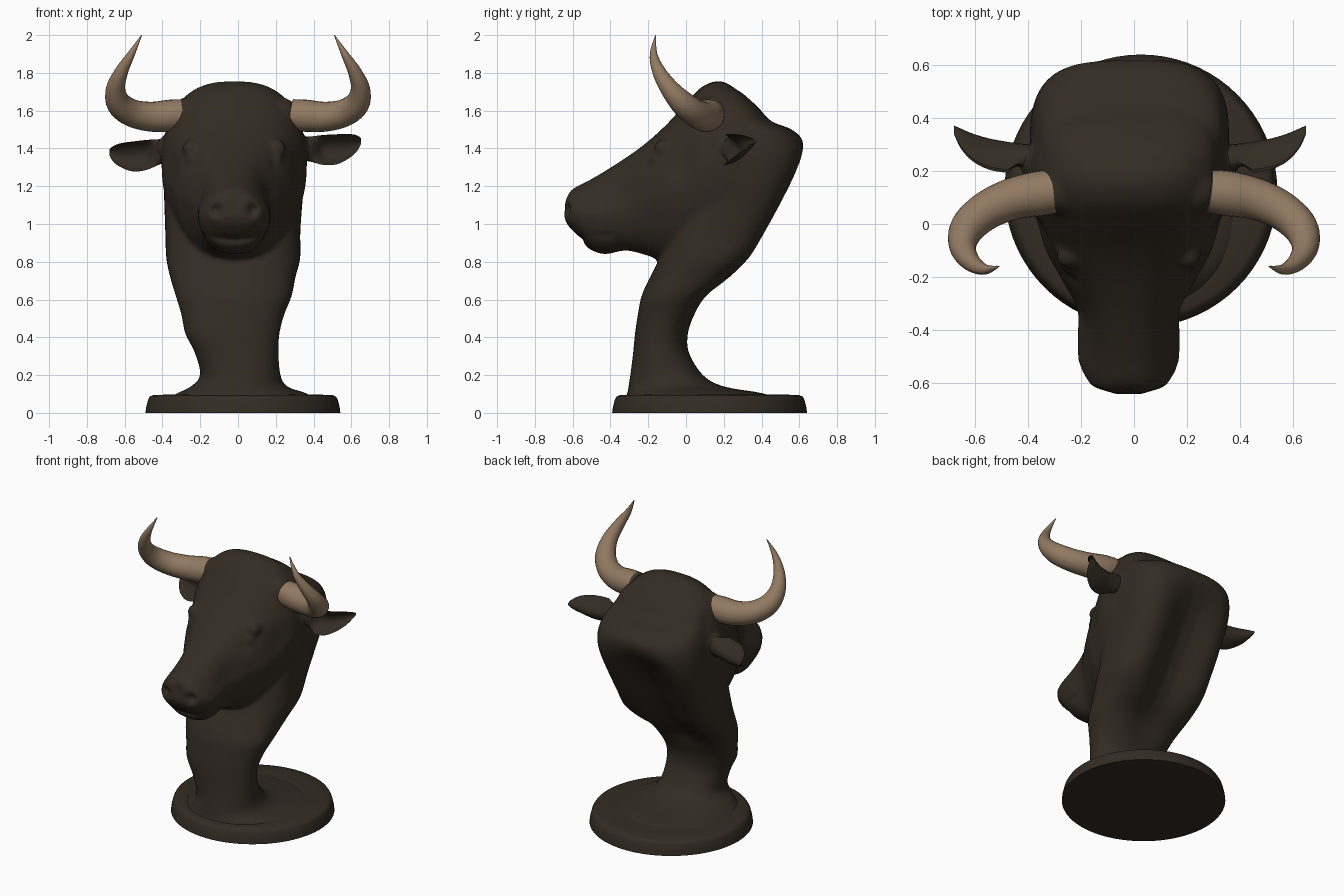
import bpy, bmesh, math
from mathutils import Vector


def material(name, rgb):
    m = bpy.data.materials.new(name)
    m.diffuse_color = (*rgb, 1)
    return m


BRONZE = material("dark_bronze", (0.034, 0.025, 0.0165))
HORN = material("horn_tan", (0.285, 0.193, 0.122))
CX = -0.02  # head centre line


def spline(rows, steps=6):
    """Catmull-Rom interpolation of a list of equal-length tuples."""
    out = []
    for i in range(len(rows) - 1):
        p = [rows[max(i - 1, 0)], rows[i], rows[i + 1], rows[min(i + 2, len(rows) - 1)]]
        for s in range(steps):
            t = s / steps
            out.append([0.5 * (2 * b + (c - a) * t + (2 * a - 5 * b + 4 * c - d) * t * t
                               + (3 * b - a - 3 * c + d) * t ** 3) for a, b, c, d in zip(*p)])
    return out + [list(rows[-1])]


def spow(v, n):
    return math.copysign(abs(v) ** n, v)


def loft(bm, rings, cap=True):
    """Skin a list of closed rings of points."""
    vs = [[bm.verts.new(p) for p in r] for r in rings]
    n = len(vs[0])
    for a, b in zip(vs, vs[1:]):
        for i in range(n):
            bm.faces.new((a[i], a[(i + 1) % n], b[(i + 1) % n], b[i]))
    if cap:
        bm.faces.new(vs[0])
        bm.faces.new(vs[-1])


def activate(ob):
    bpy.ops.object.select_all(action='DESELECT')
    ob.select_set(True)
    bpy.context.view_layer.objects.active = ob


def finish(bm, name, mat, angle=50):
    bmesh.ops.recalc_face_normals(bm, faces=bm.faces)
    me = bpy.data.meshes.new(name)
    bm.to_mesh(me)
    bm.free()
    ob = bpy.data.objects.new(name, me)
    bpy.context.collection.objects.link(ob)
    me.materials.append(mat)
    activate(ob)
    bpy.ops.object.shade_smooth_by_angle(angle=math.radians(angle))
    return ob


ANG = [2 * math.pi * i / 48 for i in range(48)]

# Neck: z, x left, x right, y front, y back, depth of the hollow at the back
NECK = [(0.07, -0.38, 0.42, -0.33, 0.50, 0), (0.105, -0.32, 0.36, -0.31, 0.40, 0),
        (0.14, -0.25, 0.26, -0.305, 0.20, 0), (0.20, -0.20, 0.225, -0.295, 0.09, 0),
        (0.32, -0.23, 0.215, -0.28, 0.015, 0), (0.42, -0.28, 0.22, -0.27, 0.01, 0),
        (0.52, -0.30, 0.245, -0.255, 0.06, 0.02), (0.62, -0.33, 0.285, -0.235, 0.14, 0.06),
        (0.72, -0.36, 0.305, -0.19, 0.28, 0.11), (0.82, -0.38, 0.33, -0.14, 0.39, 0.15),
        (0.95, -0.385, 0.33, -0.10, 0.47, 0.15), (1.10, -0.39, 0.34, -0.06, 0.55, 0.14),
        (1.25, -0.395, 0.355, -0.02, 0.615, 0.10), (1.36, -0.39, 0.36, 0.0, 0.635, 0.035),
        (1.44, -0.38, 0.35, 0.0, 0.618, 0), (1.50, -0.36, 0.335, 0.0, 0.56, 0),
        (1.545, -0.35, 0.32, 0.02, 0.45, 0), (1.62, -0.32, 0.29, 0.05, 0.38, 0),
        (1.70, -0.23, 0.20, 0.08, 0.29, 0)]
bm = bmesh.new()
rings = []
for z, xl, xr, yf, yb, dish in spline(NECK):
    e = 2 / (2.2 + 0.7 * min(1, max(0, z - 0.3)))
    ring = []
    for a in ANG:
        c, s = spow(math.cos(a), e), spow(math.sin(a), e)
        y = (yf + yb) / 2 + (yb - yf) / 2 * s
        if s > 0:
            y -= dish * s * math.exp(-((c + 0.1) / 0.55) ** 2)
        ring.append(((xl + xr) / 2 + (xr - xl) / 2 * c, y, z))
    rings.append(ring)
loft(bm, rings)

# Head: y, top, bottom, half width, narrowing toward the brow, narrowing toward the jaw
HEAD = [(-0.645, 1.115, 1.04, 0.09, 0.1, 0), (-0.63, 1.15, 1.0, 0.125, 0.2, 0),
        (-0.60, 1.185, 0.965, 0.15, 0.3, 0), (-0.555, 1.21, 0.92, 0.178, 0.35, 0.05),
        (-0.515, 1.23, 0.87, 0.192, 0.35, 0.2), (-0.43, 1.28, 0.84, 0.198, 0.3, 0.15),
        (-0.32, 1.35, 0.86, 0.205, 0.2, 0.15), (-0.21, 1.43, 0.835, 0.255, 0.08, 0.2),
        (-0.10, 1.53, 0.80, 0.315, 0.05, 0.2), (0.0, 1.64, 0.81, 0.35, 0.05, 0.15),
        (0.09, 1.73, 0.86, 0.38, 0.08, 0.1), (0.19, 1.755, 0.92, 0.385, 0.08, 0),
        (0.29, 1.695, 1.02, 0.375, 0.08, 0), (0.38, 1.615, 1.15, 0.345, 0.1, 0),
        (0.46, 1.52, 1.28, 0.29, 0.1, 0)]
rings = []
for y, zt, zb, w, up, low in spline(HEAD):
    ring = []
    for a in ANG:
        c, s = spow(math.cos(a), 0.76), spow(math.sin(a), 0.76)
        k = 1 - up * max(s, 0) - low * max(-s, 0)
        ring.append((CX + w * k * c, y, (zt + zb) / 2 + (zt - zb) / 2 * s))
    rings.append(ring)
loft(bm, rings)

# Eyes, brow ridges, nostril wings, horn bosses and ear roots
for sx in (-1, 1):
    for x, y, z, r in ((0.225, -0.165, 1.335, 0.034), (0.225, -0.12, 1.40, 0.05),
                       (0.088, -0.588, 1.09, 0.053), (0.25, 0.125, 1.58, 0.09),
                       (0.35, 0.235, 1.40, 0.068)):
        ball = bmesh.ops.create_uvsphere(bm, u_segments=20, v_segments=12, radius=r)
        bmesh.ops.translate(bm, verts=ball["verts"], vec=(CX + sx * x, y, z))

# Weld the head and neck into one skin
body = finish(bm, "head_and_neck", BRONZE)
rm = body.modifiers.new("weld", 'REMESH')
rm.mode = 'VOXEL'
rm.voxel_size = 0.014
rm.use_smooth_shade = True
sm = body.modifiers.new("soften", 'SMOOTH')
sm.iterations = 8
activate(body)
bpy.ops.object.convert(target='MESH')

# Sculpted dents: position, radius, push (mirrored over the head centre line)
DENTS = [((0.095, -0.63, 1.075), 0.03, (0, 0.045, 0)),      # nostrils
         ((0.0, -0.65, 1.11), 0.04, (0, 0.015, 0)),         # nose cleft
         ((0.25, -0.23, 1.33), 0.045, (-0.02, 0.01, 0)),    # eye corners
         ((0.20, -0.36, 1.15), 0.09, (-0.015, 0, 0)),       # cheek hollows
         ((0.32, -0.02, 1.30), 0.09, (-0.015, 0, 0))]       # temples
for i in range(9):                                          # mouth line
    t = i / 8
    DENTS.append(((0.02 + 0.16 * min(1, t * 2), -0.56 + 0.15 * max(0, t * 2 - 1), 0.915 + 0.02 * t),
                  0.02, (-0.015 * t, 0.02 * (1 - t), 0)))
for v in body.data.vertices:
    p = v.co.copy()
    side = 1 if p.x > CX else -1
    q = Vector(((p.x - CX) * side, p.y, p.z))
    for pos, r, push in DENTS:
        d = (q - Vector(pos)).length / r
        if d < 3:
            k = math.exp(-d * d)
            v.co += Vector((push[0] * side, push[1], push[2])) * k

# Ears: cupped leaves; x, y, z, half height, depth
EAR = [(0.30, 0.24, 1.40, 0.06, 0.055), (0.38, 0.247, 1.397, 0.066, 0.055),
       (0.45, 0.255, 1.392, 0.079, 0.056), (0.52, 0.268, 1.395, 0.08, 0.056),
       (0.58, 0.292, 1.41, 0.067, 0.05), (0.625, 0.325, 1.425, 0.046, 0.036),
       (0.65, 0.356, 1.438, 0.018, 0.016)]
for name, sx, droop in (("right_ear", 1, 0.0), ("left_ear", -1, 0.17)):
    bm = bmesh.new()
    rings = []
    for x, y, z, h, d in spline(EAR, 4):
        ring = []
        cup = min(1, max(0, (x - 0.38) / 0.07))
        for a in ANG[::2]:
            c, s = math.cos(a), math.sin(a)
            dy = d * c if c > 0 else d * c * (1 - cup) + cup * d * 0.4 * -c
            # rims roll forward around the hollow
            dy -= cup * d * (1.1 if s < 0 else 0.9) * s * s
            ring.append((sx * (x + 0.03 * (sx < 0)), y + dy, z + h * s - droop * (x - 0.30)))
        rings.append(ring)
    loft(bm, rings)
    finish(bm, name, BRONZE, 70)

# Horns: swept tapering curves; x, y, z, radius
HORN_PATH = [(0.285, 0.125, 1.58, 0.081), (0.36, 0.115, 1.573, 0.085), (0.46, 0.095, 1.568, 0.079),
             (0.56, 0.05, 1.587, 0.073), (0.63, -0.015, 1.637, 0.066),
             (0.648, -0.085, 1.715, 0.051), (0.618, -0.142, 1.805, 0.036),
             (0.565, -0.172, 1.90, 0.02), (0.51, -0.16, 2.0, 0.002)]
for name, sx in (("right_horn", 1), ("left_horn", -1)):
    pts = [(Vector((sx * x, y, z)), r) for x, y, z, r in spline(HORN_PATH, 5)]
    bm = bmesh.new()
    rings = []
    side = Vector((0, 1, 0))
    for i, (p, r) in enumerate(pts):
        t = (pts[min(i + 1, len(pts) - 1)][0] - pts[max(i - 1, 0)][0]).normalized()
        side = (side - t * side.dot(t)).normalized()
        up = t.cross(side)
        rings.append([p + (side * math.cos(a) + up * math.sin(a)) * r for a in ANG[::2]])
    loft(bm, rings)
    finish(bm, name, HORN, 60)

# Round base with a flat underside
BASE = [(0.516, 0.0), (0.512, 0.03), (0.502, 0.07), (0.493, 0.086), (0.475, 0.094),
        (0.40, 0.097), (0.001, 0.10)]
bm = bmesh.new()
loft(bm, [[(0.026 + r * math.cos(2 * math.pi * i / 72), 0.125 + r * math.sin(2 * math.pi * i / 72), z)
           for i in range(72)] for r, z in BASE])
finish(bm, "base", BRONZE, 40)
